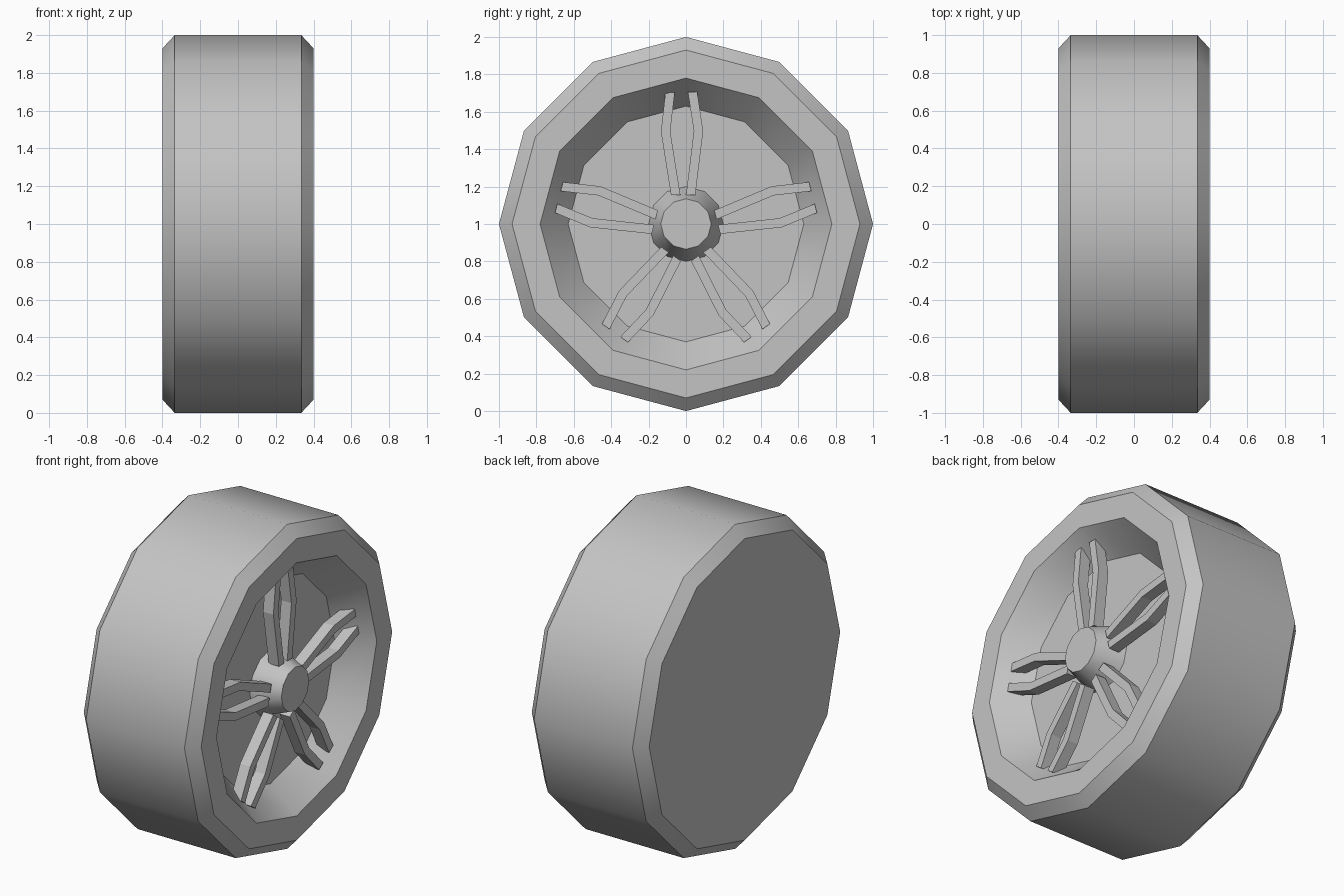
import bpy
import bmesh
from math import radians, sin, cos, tau
from mathutils import Vector

SIDES = 12
CENTRE = Vector((0, 0, 1))

cube = bpy.data.objects.get("Cube")
if cube:
    bpy.data.objects.remove(cube)

grey = bpy.data.materials.new("plain grey")
grey.use_nodes = True
grey.diffuse_color = (0.55, 0.55, 0.55, 1)
grey.node_tree.nodes["Principled BSDF"].inputs["Base Color"].default_value = grey.diffuse_color


def finish(bm, name, smooth):
    bmesh.ops.recalc_face_normals(bm, faces=bm.faces)
    mesh = bpy.data.meshes.new(name)
    bm.to_mesh(mesh)
    bm.free()
    mesh.materials.append(grey)
    obj = bpy.data.objects.new(name, mesh)
    bpy.context.collection.objects.link(obj)
    if smooth:
        bpy.ops.object.select_all(action="DESELECT")
        obj.select_set(True)
        bpy.context.view_layer.objects.active = obj
        bpy.ops.object.shade_smooth_by_angle(angle=radians(35))
    return obj


def turned(name, profile):
    """Closed solid turned about the axle from (x, radius) points."""
    bm = bmesh.new()
    rings = []
    for x, r in profile:
        rings.append([bm.verts.new(CENTRE + Vector((x, r * sin(tau * i / SIDES), r * cos(tau * i / SIDES))))
                      for i in range(SIDES)])
    for a, b in zip(rings, rings[1:]):
        for i in range(SIDES):
            j = (i + 1) % SIDES
            bm.faces.new((a[i], a[j], b[j], b[i]))
    bm.faces.new(rings[0])
    bm.faces.new(rings[-1])
    return finish(bm, name, True)


def spoke_bar(name, base, end, side):
    """Bent square bar; side picks which half of the pair it is."""
    base, end = Vector(base), Vector(end)
    along = (end - base).normalized()
    across = Vector((along.y, -along.x))
    bm = bmesh.new()
    sections = []
    for t, spread in ((0, 0.04), (0.62, 0.088), (1, 0.06)):
        mid = base.lerp(end, t) + across * spread * side
        section = []
        for x, w in ((0.265, -0.025), (0.265, 0.025), (0.335, 0.025), (0.335, -0.025)):
            p = mid + across * w
            section.append(bm.verts.new(CENTRE + Vector((x, p.x, p.y))))
        sections.append(section)
    for a, b in zip(sections, sections[1:]):
        for i in range(4):
            j = (i + 1) % 4
            bm.faces.new((a[i], a[j], b[j], b[i]))
    bm.faces.new(sections[0])
    bm.faces.new(sections[-1])
    return finish(bm, name, False)


# Tyre with chamfered shoulders, closed back and dished front
turned("tyre", [(-0.4, 0.93), (-0.335, 1), (0.335, 1), (0.4, 0.93), (0.4, 0.78), (0.22, 0.63)])

# Tapered hub
turned("hub", [(0.22, 0.2), (0.39, 0.135)])

# Five pairs of spokes, as (y, z) from the axle
pairs = {
    "top": ((-0.015, 0.155), (-0.025, 0.705)),
    "upper_left": ((0.167, 0.01), (0.679, 0.142)),
    "lower_left": ((0.08, -0.16), (0.38, -0.583)),
    "upper_right": ((-0.167, 0.01), (-0.679, 0.142)),
    "lower_right": ((-0.08, -0.16), (-0.38, -0.583)),
}
for label, (base, end) in pairs.items():
    for side, suffix in ((-1, "a"), (1, "b")):
        spoke_bar(f"spoke_{label}_{suffix}", base, end, side)
